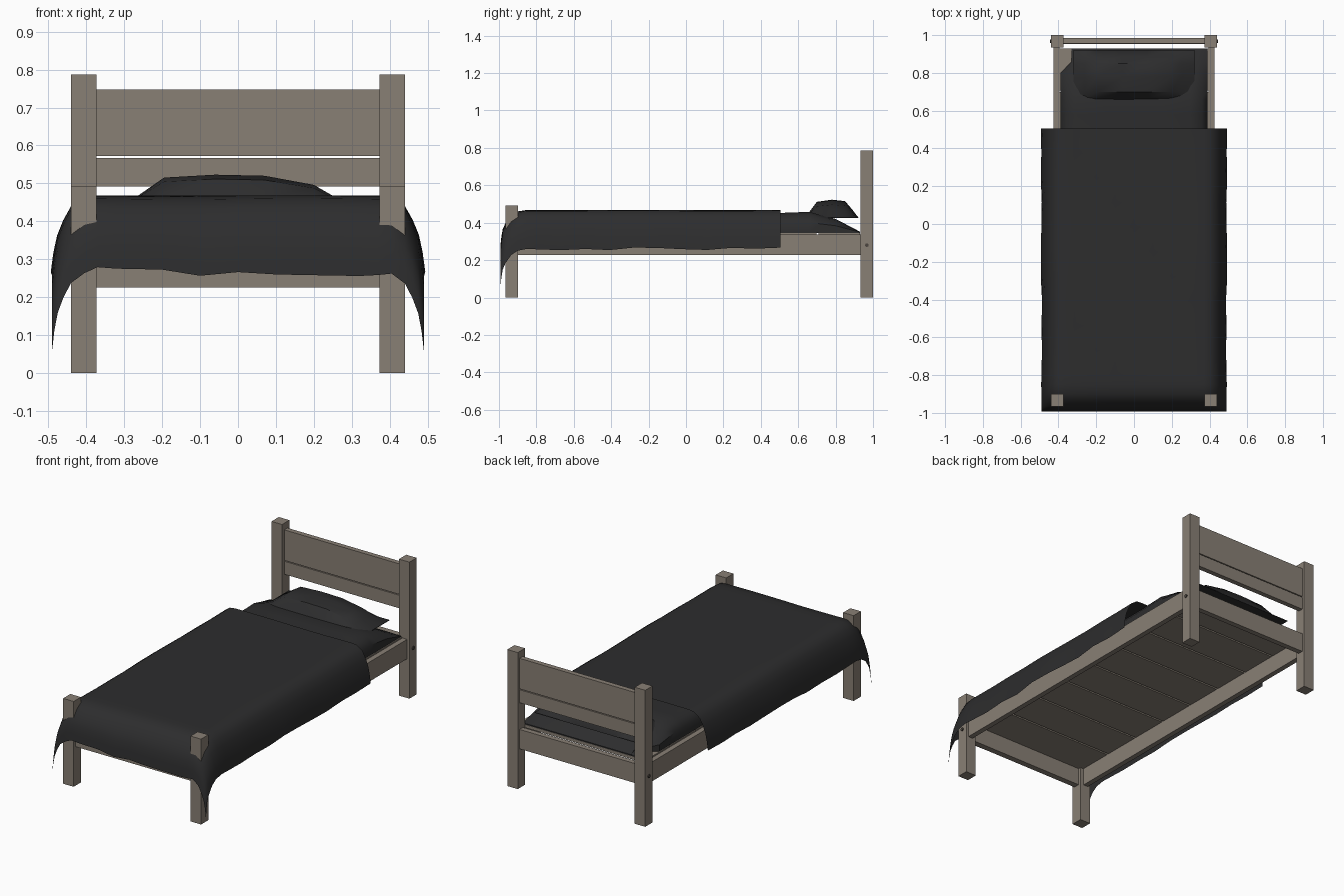
import bpy, math, random

if "Cube" in bpy.data.objects:
    bpy.data.objects.remove(bpy.data.objects["Cube"])

random.seed(4)


def material(name, rgb):
    m = bpy.data.materials.new(name)
    m.diffuse_color = (*rgb, 1)
    m.use_nodes = True
    m.node_tree.nodes["Principled BSDF"].inputs["Base Color"].default_value = m.diffuse_color
    return m


WOOD = material("taupe wood", (0.25, 0.215, 0.178))
CLOTH = material("charcoal cloth", (0.026, 0.026, 0.027))
BOLT = material("dark bolt", (0.07, 0.06, 0.05))


def make(name, verts, faces, mat, smooth=False):
    me = bpy.data.meshes.new(name)
    me.from_pydata(verts, [], faces)
    me.materials.append(mat)
    ob = bpy.data.objects.new(name, me)
    bpy.context.collection.objects.link(ob)
    if smooth:
        bpy.ops.object.select_all(action='DESELECT')
        ob.select_set(True)
        bpy.context.view_layer.objects.active = ob
        bpy.ops.object.shade_smooth_by_angle(angle=math.radians(40))
    return ob


def box(name, x0, x1, y0, y1, z0, z1):
    v = [(x, y, z) for z in (z0, z1) for x, y in ((x0, y0), (x1, y0), (x1, y1), (x0, y1))]
    f = [(3, 2, 1, 0), (4, 5, 6, 7)] + [(i, (i + 1) % 4, (i + 1) % 4 + 4, i + 4) for i in range(4)]
    return make(name, v, f, WOOD)


def sheet(name, xs, ys, point, base=None):
    """Grid surface; with a base height it is closed by walls and a bottom."""
    nx, ny = len(xs), len(ys)
    verts = [point(x, y) for y in ys for x in xs]
    faces = [(j * nx + i, j * nx + i + 1, (j + 1) * nx + i + 1, (j + 1) * nx + i)
             for j in range(ny - 1) for i in range(nx - 1)]
    if base is not None:
        rim = ([i for i in range(nx)] + [j * nx + nx - 1 for j in range(1, ny)]
               + [(ny - 1) * nx + i for i in range(nx - 2, -1, -1)]
               + [j * nx for j in range(ny - 2, 0, -1)])
        n, k = len(verts), len(rim)
        verts += [(verts[r][0], verts[r][1], base) for r in rim]
        faces += [(rim[(i + 1) % k], rim[i], n + i, n + (i + 1) % k) for i in range(k)]
        faces.append(tuple(n + i for i in range(k - 1, -1, -1)))
    return make(name, verts, faces, CLOTH, True)


def lerp(table, t):
    for (a, va), (b, vb) in zip(table, table[1:]):
        if t <= b:
            return va + (vb - va) * max(0, t - a) / (b - a)
    return table[-1][1]


# Posts, side rails and bolts, mirrored left and right
for s, side in ((-1, "left"), (1, "right")):
    for label, y0, h in (("foot", -0.965, 0.492), ("head", 0.934, 0.787)):
        x0, x1 = sorted((s * 0.373, s * 0.44))
        box(f"{label}_post_{side}", x0, x1, y0, y0 + 0.066, 0, h)
        bpy.ops.mesh.primitive_cylinder_add(
            vertices=10, radius=0.01, depth=0.008,
            location=(s * 0.441, y0 + 0.033, 0.28), rotation=(0, math.pi / 2, 0))
        bolt = bpy.context.object
        bolt.name = f"{label}_bolt_{side}"
        bolt.data.materials.append(BOLT)
    x0, x1 = sorted((s * 0.395, s * 0.425))
    box(f"side_rail_{side}", x0, x1, -0.9, 0.936, 0.226, 0.338)

# End rails and headboard planks
box("foot_rail", -0.374, 0.374, -0.95, -0.915, 0.226, 0.338)
box("head_rail", -0.374, 0.374, 0.953, 0.984, 0.226, 0.338)
box("headboard_lower_plank", -0.374, 0.374, 0.955, 0.984, 0.492, 0.567)
box("headboard_upper_plank", -0.374, 0.374, 0.955, 0.984, 0.572, 0.748)

# Wide slats with narrow gaps
for i in range(8):
    y = 0.93 - 0.2325 * i
    box(f"slat_{i + 1}", -0.394, 0.394, y - 0.222, y, 0.327, 0.345)

# Mattress, thinning towards the head, one head corner tucked in
HEAD = [(-0.9, 0.445), (0.5, 0.452), (0.66, 0.458), (0.72, 0.44), (0.8, 0.42), (0.93, 0.352)]


def mattress_point(x, y):
    top = lerp(HEAD, y)
    edge = lerp([(0.3, 1), (0.36, 0.85), (0.39, 0.5)], abs(x))
    px, py = x, y
    if x < -0.3 and y > 0.84:
        px = x + 0.06 * min(1, (y - 0.8) / 0.06)
    return (px, py, 0.347 + (top - 0.347) * edge)


sheet("mattress", [-0.39, -0.36, -0.3, -0.15, 0, 0.15, 0.3, 0.36, 0.39],
      [-0.9, -0.4, 0.1, 0.5, 0.58, 0.66, 0.72, 0.8, 0.86, 0.93], mattress_point, 0.346)

# Pillow, flat below and puffed above
PX = [(-0.32, 0), (-0.26, 0.45), (-0.195, 0.92), (-0.06, 1), (0.07, 0.97), (0.2, 0.72),
      (0.25, 0.42), (0.32, 0)]
PY = [(0.64, 0), (0.665, 0.4), (0.7, 0.88), (0.78, 1), (0.85, 0.92), (0.885, 0.5), (0.922, 0)]


def pillow_point(x, y):
    return (x, y, 0.427 + 0.096 * lerp(PX, x) * lerp(PY, y))


sheet("pillow", [p[0] for p in PX], [p[0] for p in PY], pillow_point, 0.424)

# Duvet draped over the sides and foot, hanging lowest at the corners
SIDE = [(0.37, 0), (0.405, 0.004), (0.44, 0.03), (0.46, 0.068), (0.475, 0.108), (0.484, 0.155), (0.49, 0.208)]
FOOT = [(0.85, 0), (0.9, 0.008), (0.935, 0.032), (0.965, 0.075), (0.98, 0.112), (0.987, 0.155), (0.992, 0.205)]
outer = [p[0] for p in SIDE]
xs = [-x for x in reversed(outer)] + [-0.32, -0.2, -0.1, 0, 0.1, 0.2, 0.32] + outer
ys = [-p[0] for p in reversed(FOOT)] + [-0.8 + 0.1305 * i for i in range(11)]
wave_x = {x: random.uniform(-1, 1) for x in xs}
wave_y = {y: random.uniform(-1, 1) for y in ys}


def duvet_point(x, y):
    dx, dy = lerp(SIDE, abs(x)), lerp(FOOT, -y)
    # gentle hem ripples grow with the drop
    hem = 0.0
    if abs(x) <= 0.38:
        hem += dy * 0.07 * wave_x[x]
    if y > -0.86:
        hem += dx * 0.04 * wave_y[y]
    z = 0.467 - dx - dy * 0.98 + hem + 0.0015 * math.sin(9 * x + 7 * y)
    sway = 0.004 * wave_y[y] * dx / 0.2 if y > -0.86 else 0
    return (x + math.copysign(sway, x) * (1 if sway > 0 else -1), y, z)


sheet("duvet", xs, ys, duvet_point)
